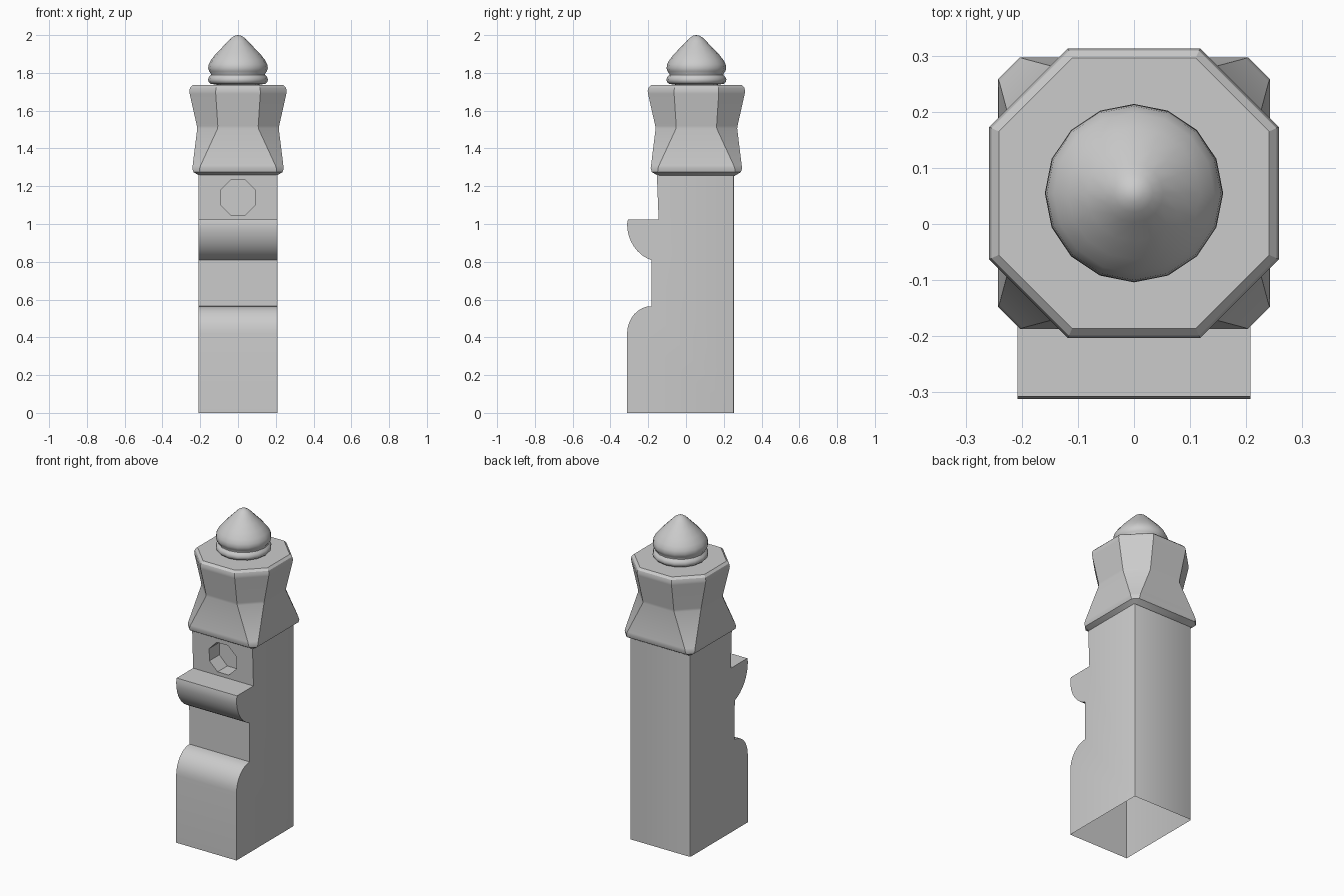
import bpy, bmesh, math

cube = bpy.data.objects.get("Cube")
if cube:
    bpy.data.objects.remove(cube, do_unlink=True)

AXIS_Y = 0.055  # centre line of the cap and finial

stone = bpy.data.materials.new("grey_stone")
stone.use_nodes = True
GREY = (0.6, 0.6, 0.6, 1)
stone.diffuse_color = GREY
stone.node_tree.nodes["Principled BSDF"].inputs["Base Color"].default_value = GREY


def finish(name, bm):
    bmesh.ops.recalc_face_normals(bm, faces=bm.faces)
    mesh = bpy.data.meshes.new(name)
    bm.to_mesh(mesh)
    bm.free()
    mesh.materials.append(stone)
    obj = bpy.data.objects.new(name, mesh)
    bpy.context.collection.objects.link(obj)
    return obj


def select(obj):
    bpy.ops.object.select_all(action='DESELECT')
    obj.select_set(True)
    bpy.context.view_layer.objects.active = obj


def smooth(obj, degrees):
    select(obj)
    bpy.ops.object.shade_smooth_by_angle(angle=math.radians(degrees))


def loft(bm, rings):
    """Bridge successive rings of verts with quads."""
    for a, b in zip(rings, rings[1:]):
        for i in range(len(a)):
            j = (i + 1) % len(a)
            bm.faces.new((a[i], a[j], b[j], b[i]))


def arc(cy, cz, ry, rz, start, end, steps=8):
    angles = [math.radians(start + (end - start) * i / steps) for i in range(steps + 1)]
    return [(cy + ry * math.cos(a), cz + rz * math.sin(a)) for a in angles]


# Shaft: side profile (y, z) extruded across x
profile = [(0.255, 0), (-0.312, 0)]
profile += arc(-0.182, 0.42, 0.13, 0.145, 180, 90)      # rounded shoulder
profile += arc(-0.13, 1.0, 0.182, 0.2, 253, 180)        # curved ledge underside
profile += [(-0.307, 1.024), (-0.145, 1.024), (-0.155, 1.28), (0.255, 1.28)]
bm = bmesh.new()
side = bm.faces.new([bm.verts.new((-0.208, y, z)) for y, z in profile])
extruded = bmesh.ops.extrude_face_region(bm, geom=[side])["geom"]
bmesh.ops.translate(bm, vec=(0.416, 0, 0),
                    verts=[g for g in extruded if isinstance(g, bmesh.types.BMVert)])
corners = [e for e in bm.edges if abs(e.verts[0].co.x - e.verts[1].co.x) < 1e-4
           and max(v.co.y for v in e.verts) > 0.25 and min(v.co.y for v in e.verts) > 0.25]
bmesh.ops.bevel(bm, geom=corners, offset=0.008, segments=2, profile=0.5, affect='EDGES')
shaft = finish("shaft", bm)

# Octagonal recess in the front, then open the underside
bm = bmesh.new()
bmesh.ops.create_cone(bm, cap_ends=True, segments=8, radius1=0.101, radius2=0.101, depth=0.2)
cutter = finish("recess_cutter", bm)
cutter.rotation_euler = (math.pi / 2, 0, 0)
cutter.rotation_euler.rotate_axis('Z', math.pi / 8)
cutter.location = (0, -0.15, 1.14)
cutter.hide_render = True
cut = shaft.modifiers.new("recess", 'BOOLEAN')
cut.operation, cut.object, cut.solver = 'DIFFERENCE', cutter, 'EXACT'
select(shaft)
bpy.ops.object.modifier_apply(modifier=cut.name)
bpy.data.objects.remove(cutter, do_unlink=True)
bm = bmesh.new()
bm.from_mesh(shaft.data)
bmesh.ops.delete(bm, geom=[f for f in bm.faces if f.calc_center_median().z < 0.001],
                 context='FACES_ONLY')
bm.to_mesh(shaft.data)
bm.free()
smooth(shaft, 25)

# Cap: square skirt rising to a flared octagon (half width, half flat length, z)
sections = [(0.203, 0.198, 1.255), (0.236, 0.205, 1.275), (0.242, 0.203, 1.295),
            (0.24, 0.198, 1.31), (0.216, 0.108, 1.505), (0.218, 0.107, 1.52),
            (0.256, 0.118, 1.69), (0.258, 0.118, 1.705), (0.254, 0.116, 1.722),
            (0.241, 0.11, 1.735)]
bm = bmesh.new()
rings = []
for h, c, z in sections:
    outline = [(h, -c), (h, c), (c, h), (-c, h), (-h, c), (-h, -c), (-c, -h), (c, -h)]
    rings.append([bm.verts.new((x, y + AXIS_Y, z)) for x, y in outline])
loft(bm, rings)
bm.faces.new(rings[-1])
bm.faces.new(rings[0])
smooth(finish("cap", bm), 28)

# Finial: sixteen-sided turned onion with a collar
turning = [(0.112, 1.725), (0.112, 1.737), (0.145, 1.742), (0.156, 1.752), (0.159, 1.765),
           (0.154, 1.778), (0.143, 1.789), (0.143, 1.795), (0.153, 1.808), (0.158, 1.825),
           (0.155, 1.845), (0.143, 1.868), (0.118, 1.9), (0.085, 1.934), (0.052, 1.968),
           (0.034, 1.986), (0.016, 1.997)]
bm = bmesh.new()
rings = []
for r, z in turning:
    turns = [math.tau * i / 16 for i in range(16)]
    rings.append([bm.verts.new((r * math.cos(a), AXIS_Y + r * math.sin(a), z)) for a in turns])
loft(bm, rings)
tip = bm.verts.new((0, AXIS_Y, 2))
for i in range(16):
    bm.faces.new((rings[-1][i], rings[-1][(i + 1) % 16], tip))
smooth(finish("finial", bm), 40)
